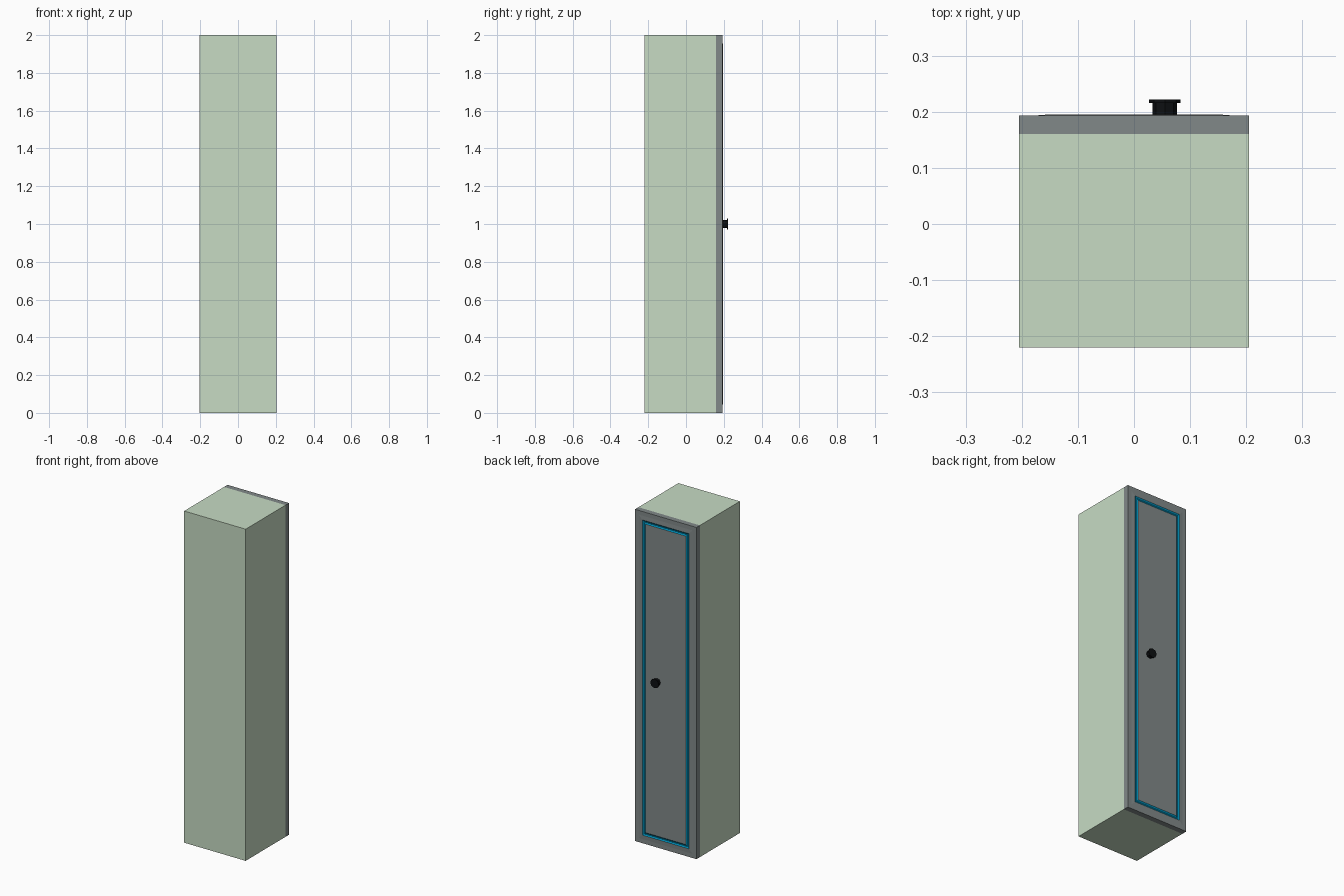
import bpy, bmesh
from math import radians
from mathutils import Matrix

if "Cube" in bpy.data.objects:
    bpy.data.objects.remove(bpy.data.objects["Cube"])


def material(name, rgb):
    m = bpy.data.materials.new(name)
    m.diffuse_color = (*rgb, 1)
    m.use_nodes = True
    m.node_tree.nodes["Principled BSDF"].inputs["Base Color"].default_value = m.diffuse_color
    return m


def finish(name, bm, mats):
    bmesh.ops.recalc_face_normals(bm, faces=bm.faces)
    me = bpy.data.meshes.new(name)
    bm.to_mesh(me)
    bm.free()
    for m in mats:
        me.materials.append(m)
    ob = bpy.data.objects.new(name, me)
    bpy.context.collection.objects.link(ob)
    return ob


def box(x0, x1, y0, y1, z0, z1):
    bm = bmesh.new()
    bmesh.ops.create_cube(bm, size=1)
    for v in bm.verts:
        v.co = (x1 if v.co.x > 0 else x0, y1 if v.co.y > 0 else y0, z1 if v.co.z > 0 else z0)
    bm.normal_update()
    return bm


green = material("pale_green", (0.57, 0.71, 0.55))
grey = material("door_grey", (0.22, 0.25, 0.25))
blue = material("trim_blue", (0.0, 0.35, 0.62))
black = material("knob_black", (0.004, 0.005, 0.006))

# cabinet body
finish("cabinet_body", box(-0.205, 0.205, -0.22, 0.16, 0, 2), [green])

# door: slightly raised panel with an inlaid blue groove
bm = box(-0.205, 0.205, 0.16, 0.193, 0, 2)
face = max(bm.faces, key=lambda f: f.calc_center_median().y)
# inset width, rise, material of the new ring
for width, rise, mat in [(0.025, 0.0, 0), (0.025, 0.002, 0),
                         (0.007, -0.005, 1), (0.006, 0.0, 1), (0.007, 0.005, 1)]:
    ring = bmesh.ops.inset_region(bm, faces=[face], thickness=width, use_even_offset=True)
    for v in face.verts:
        v.co.y += rise
    for f in ring["faces"]:
        f.material_index = mat
finish("door", bm, [grey, blue])

# knob: stem and wider cap, pointing out of the door
bm = bmesh.new()
for radius, y0, y1 in [(0.022, 0.19, 0.216), (0.028, 0.216, 0.222)]:
    bmesh.ops.create_cone(
        bm, cap_ends=True, segments=8, radius1=radius, radius2=radius, depth=y1 - y0,
        matrix=Matrix.Translation((0.055, (y0 + y1) / 2, 1.0)) @ Matrix.Rotation(radians(-90), 4, 'X'))
finish("door_knob", bm, [black])
